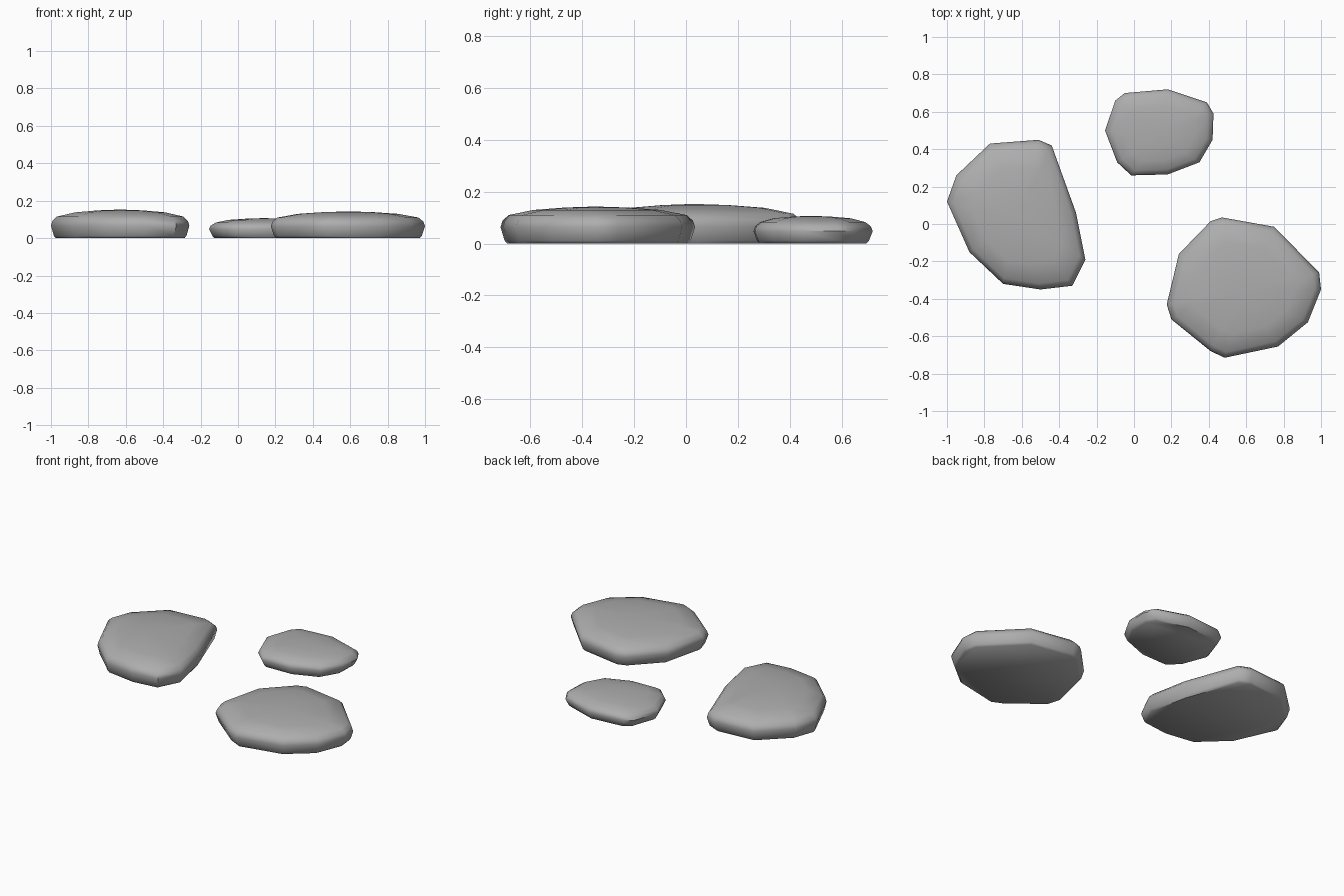
import bpy
import bmesh
import math
from mathutils import Vector

cube = bpy.data.objects.get("Cube")
if cube:
    bpy.data.objects.remove(cube, do_unlink=True)

# Single stone colour
stone_grey = bpy.data.materials.new("stone_grey")
stone_grey.use_nodes = True
colour = (0.42, 0.42, 0.42, 1)
stone_grey.diffuse_color = colour
stone_grey.node_tree.nodes["Principled BSDF"].inputs["Base Color"].default_value = colour


def stepping_stone(name, outline, peak, height, shoulder):
    """Flat-bottomed stone: a stack of shrunken outlines closed by a low dome."""
    bm = bmesh.new()
    centre = Vector(peak)
    dome = height - shoulder
    radius = sum((Vector(p) - centre).length for p in outline) / len(outline)
    # (share of the outline radius, height) for each ring, bottom to top
    rim = 0.028 / radius
    profile = [
        (1 - rim, 0),
        (1 - rim * 0.6, 0.012),
        (1, shoulder * 0.58),
        (1 - rim * 0.3, shoulder * 0.8),
        (1 - rim * 1.2, shoulder),
        (0.65, shoulder + dome * 0.6),
        (0.32, shoulder + dome * 0.88),
    ]
    rings = []
    for share, z in profile:
        points = [centre + (Vector(p) - centre) * share for p in outline]
        rings.append([bm.verts.new((p.x, p.y, z)) for p in points])

    # Underside, sides and crown
    count = len(outline)
    bm.faces.new(rings[0])
    top = bm.verts.new((centre.x, centre.y, height))
    for i in range(count):
        j = (i + 1) % count
        for low, high in zip(rings, rings[1:]):
            bm.faces.new((low[i], low[j], high[j], high[i]))
        bm.faces.new((rings[-1][i], rings[-1][j], top))
    bmesh.ops.recalc_face_normals(bm, faces=bm.faces)

    mesh = bpy.data.meshes.new(name)
    bm.to_mesh(mesh)
    bm.free()
    mesh.materials.append(stone_grey)
    stone = bpy.data.objects.new(name, mesh)
    bpy.context.collection.objects.link(stone)
    bpy.ops.object.select_all(action="DESELECT")
    stone.select_set(True)
    bpy.context.view_layer.objects.active = stone
    bpy.ops.object.shade_smooth_by_angle(angle=math.radians(50))


# Long stone on the right
stepping_stone(
    "right_stone",
    [(-1, .12), (-.95, .26), (-.77, .43), (-.51, .45), (-.44, .42), (-.31, .06),
     (-.26, -.19), (-.33, -.33), (-.5, -.35), (-.7, -.32), (-.88, -.15)],
    (-.63, .03), .153, .115)

# Small stone at the back
stepping_stone(
    "back_stone",
    [(-.155, .5), (-.1, .66), (-.05, .7), (.18, .72), (.39, .65), (.425, .59),
     (.42, .45), (.35, .33), (.18, .265), (-.015, .26), (-.09, .33)],
    (.14, .48), .107, .083)

# Broad stone at the front left
stepping_stone(
    "front_left_stone",
    [(.175, -.43), (.24, -.16), (.41, .015), (.47, .035), (.75, -.015), (.99, -.26),
     (1, -.35), (.93, -.525), (.77, -.655), (.485, -.715), (.41, -.68), (.2, -.51)],
    (.59, -.35), .143, .11)
